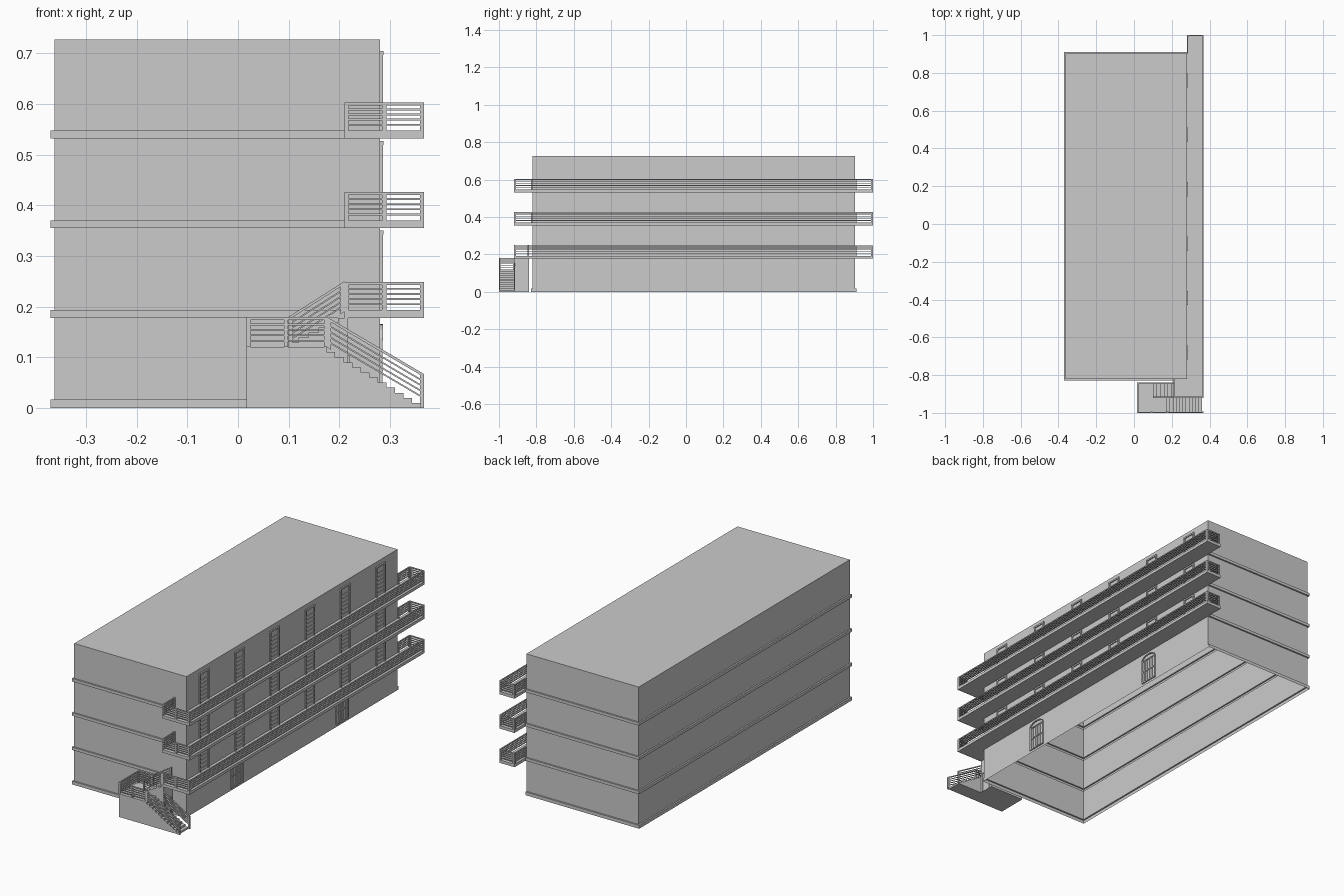
import bpy, bmesh, math

if "Cube" in bpy.data.objects:
    bpy.data.objects.remove(bpy.data.objects["Cube"])

grey = bpy.data.materials.new("plain_grey")
grey.diffuse_color = (0.6, 0.6, 0.6, 1)
grey.use_nodes = True
grey.node_tree.nodes["Principled BSDF"].inputs["Base Color"].default_value = grey.diffuse_color


def finish(name, bm):
    bmesh.ops.recalc_face_normals(bm, faces=bm.faces)
    me = bpy.data.meshes.new(name)
    bm.to_mesh(me)
    bm.free()
    me.materials.append(grey)
    ob = bpy.data.objects.new(name, me)
    bpy.context.collection.objects.link(ob)
    return ob


def beam(bm, p, q, h, t):
    """Upright-sided beam from p to q (bottom centre line), height h, thickness t."""
    dx, dy = q[0] - p[0], q[1] - p[1]
    l = math.hypot(dx, dy)
    nx, ny = -dy / l * t / 2, dx / l * t / 2
    rings = [[bm.verts.new((c[0] + s * nx, c[1] + s * ny, c[2] + k))
              for s, k in ((-1, 0), (1, 0), (1, h), (-1, h))] for c in (p, q)]
    a, b = rings
    bm.faces.new(a)
    bm.faces.new(b[::-1])
    for i in range(4):
        j = (i + 1) % 4
        bm.faces.new((a[i], b[i], b[j], a[j]))


def box(bm, x0, x1, y0, y1, z0, z1):
    ym = (y0 + y1) / 2
    beam(bm, (x0, ym, z0), (x1, ym, z0), z1 - z0, y1 - y0)


def extrude_xz(bm, pts, y0, y1):
    a = [bm.verts.new((x, y0, z)) for x, z in pts]
    b = [bm.verts.new((x, y1, z)) for x, z in pts]
    bm.faces.new(a)
    bm.faces.new(b[::-1])
    for i in range(len(a)):
        j = (i + 1) % len(a)
        bm.faces.new((a[i], b[i], b[j], a[j]))


def rail(bm, p, q, posts=(0, 1), h=0.056, t=0.006, pw=0.008):
    """Slotted railing standing on the line p-q, with posts at the given fractions."""
    l = math.hypot(q[0] - p[0], q[1] - p[1])
    at = lambda f, k=0: tuple(p[i] + (q[i] - p[i]) * f + (k if i == 2 else 0) for i in range(3))
    for i in range(1, 5):
        beam(bm, at(0, i * h * 0.18), at(1, i * h * 0.18), 0.0035, t)
    beam(bm, at(0, h - 0.006), at(1, h - 0.006), 0.006, t)
    for f in posts:
        c = min(max(f, pw / 2 / l), 1 - pw / 2 / l)
        beam(bm, at(c - pw / 2 / l), at(c + pw / 2 / l), h, t + 0.0006)


FLOORS = (0.178, 0.355, 0.532)
X0, X1, Y0, Y1, TOP, SLAB = -0.362, 0.28, -0.82, 0.903, 0.727, 0.015

# main block: open-bottomed shell with projecting string courses on three sides
bm = bmesh.new()
levels = [(0, 1), (0.017, 1), (0.017, 0)]
for z in FLOORS:
    levels += [(z, 0), (z, 1), (z + SLAB, 1), (z + SLAB, 0)]
levels.append((TOP, 0))
prev = None
for z, out in levels:
    o = 0.008 * out
    ring = [bm.verts.new(v) for v in ((X0 - o, Y0 - o, z), (X1, Y0 - o, z),
                                      (X1, Y1 + o, z), (X0 - o, Y1 + o, z))]
    if prev:
        for i in range(4):
            j = (i + 1) % 4
            vs = (prev[i], prev[j], ring[j], ring[i])
            if len({tuple(v.co) for v in vs}) == 4:
                bm.faces.new(vs)
    prev = ring
bm.faces.new(prev)
bmesh.ops.remove_doubles(bm, verts=bm.verts, dist=1e-5)
finish("building_shell", bm)

# balconies with railings, wrapping the front corner
BX, BF, BB, LX = 0.364, -0.917, 0.997, 0.21
for n, z in enumerate(FLOORS):
    bm = bmesh.new()
    box(bm, X1, 0.367, Y0, 1.0, z, z + SLAB)
    box(bm, LX, 0.367, -0.92, Y0, z, z + SLAB)
    finish("balcony_floor_%d" % (n + 1), bm)
    bm = bmesh.new()
    k = z + SLAB
    rail(bm, (BX, BF, k), (BX, BB, k))
    rail(bm, (LX, BF, k), (0.367, BF, k), (0, 0.5, 1))
    rail(bm, (0.283, BB, k), (0.367, BB, k))
    rail(bm, (0.283, Y1, k), (0.283, BB, k))
    if n:
        rail(bm, (LX + 0.003, BF, k), (LX + 0.003, Y0, k))
    finish("balcony_railing_%d" % (n + 1), bm)

# louvred balcony doors
bm = bmesh.new()
for z in FLOORS:
    b, t = z + SLAB, z + 0.172
    for i in range(6):
        y = -0.68 + i * 0.288
        for s in (-1, 1):
            box(bm, X1, 0.286, y + s * 0.034 - 0.004, y + s * 0.034 + 0.004, b, t)
        box(bm, X1, 0.287, y - 0.038, y + 0.038, t - 0.008, t)
        box(bm, X1, 0.285, y - 0.03, y + 0.03, t - 0.045, t - 0.038)
        box(bm, X1, 0.2815, y - 0.03, y + 0.03, b, t - 0.008)
        for j in range(5):
            s = b + 0.012 + j * 0.02
            box(bm, X1, 0.284, y - 0.03, y + 0.03, s, s + 0.007)
finish("balcony_doors", bm)

# arched ground-floor doors
bm = bmesh.new()
for y in (-0.413, 0.448):
    w, b, t = 0.05, 0.012, 0.132
    for i in range(6):
        c = y - w + 0.004 + i * (2 * w - 0.008) / 5
        e = 0.004 if i in (0, 5) else 0.002
        box(bm, X1, 0.285, c - e, c + e, b, t)
    for z in (b, 0.072, t):
        box(bm, X1, 0.286, y - w, y + w, z, z + 0.006)
    box(bm, X1, 0.2815, y - w, y + w, b, t)
    arc = [(y - w * math.cos(math.pi * i / 10), t + 0.028 * math.sin(math.pi * i / 10)) for i in range(11)]
    for (ya, za), (yb, zb) in zip(arc, arc[1:]):
        beam(bm, (0.283, ya, za), (0.283, yb, zb), 0.006, 0.006)
finish("arched_doors", bm)

# staircase: landing block, lower flight and upper flight
LZ, SX, MY = 0.12, 0.175, -0.92
bm = bmesh.new()
n = 12
pts = [(0.017, 0), (0.017, LZ), (SX, LZ)]
for i in range(1, n):
    x = SX + (i - 1) * (0.36 - SX) / (n - 1)
    pts += [(x, LZ * (1 - i / n)), (x + (0.36 - SX) / (n - 1), LZ * (1 - i / n))]
pts.append((0.36, 0))
extrude_xz(bm, pts, -0.997, MY)
finish("lower_stairs", bm)

bm = bmesh.new()
n = 6
pts = [(0.017, 0), (0.017, LZ), (0.1, LZ)]
for i in range(1, n + 1):
    x = 0.1 + (i - 1) * (0.217 - 0.1) / n
    z = LZ + i * (0.178 - LZ) / n
    pts += [(x, z), (x + (0.217 - 0.1) / n, z)]
pts.append((0.217, 0))
extrude_xz(bm, pts, MY, -0.84)
finish("upper_stairs", bm)

# frame of the small door under the upper flight
bm = bmesh.new()
for y in (-0.907, -0.858):
    box(bm, 0.217, 0.221, y, y + 0.004, 0, 0.105)
box(bm, 0.217, 0.221, -0.907, -0.854, 0.101, 0.105)
finish("stair_door_frame", bm)

# stair railings
bm = bmesh.new()
rail(bm, (0.017, -0.997, LZ), (SX + 0.003, -0.997, LZ), (0, 0.48, 1), h=0.06)
rail(bm, (0.02, -1.0, LZ), (0.02, -0.84, LZ), (0, 0.5, 1), h=0.06)
rail(bm, (0.017, -0.843, LZ), (0.1, -0.843, LZ), h=0.06)
for y in (-0.997, MY + 0.003):
    rail(bm, (SX, y, LZ), (0.367, y, 0.007), h=0.06)
    beam(bm, (0.36, y, 0), (0.367, y, 0), 0.06, 0.0066)
for y in (MY + 0.003, -0.843):
    rail(bm, (0.1, y, LZ), (LX, y, 0.19), h=0.06)
finish("stair_railings", bm)
